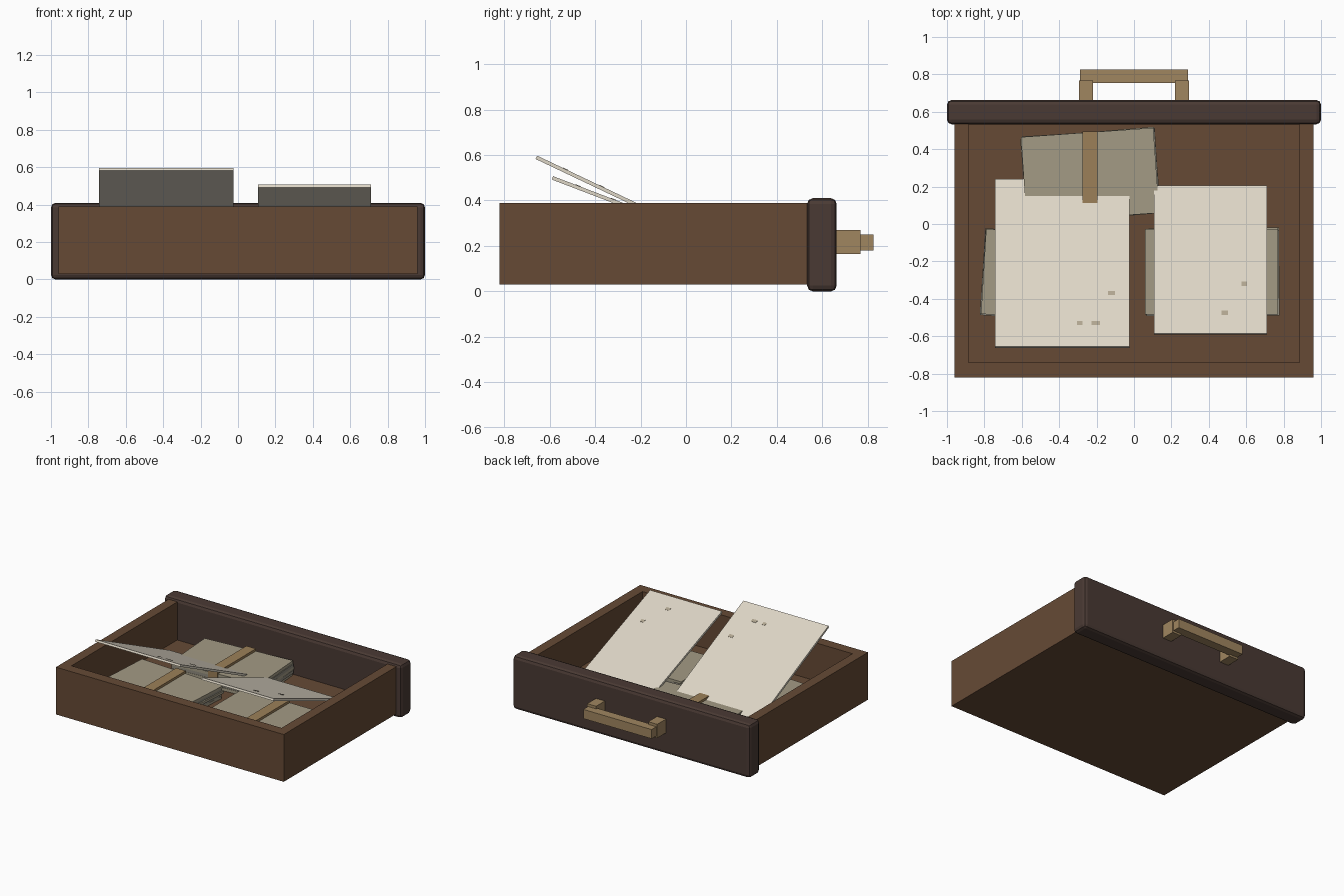
import bpy, math, random
from mathutils import Vector, Matrix

if "Cube" in bpy.data.objects:
    bpy.data.objects.remove(bpy.data.objects["Cube"])

random.seed(4)


def material(name, hex_code):
    m = bpy.data.materials.new(name)
    lin = []
    for i in (0, 2, 4):
        c = int(hex_code[i:i + 2], 16) / 255
        lin.append(c / 12.92 if c <= 0.04045 else ((c + 0.055) / 1.055) ** 2.4)
    m.diffuse_color = (*lin, 1)
    m.use_nodes = True
    m.node_tree.nodes["Principled BSDF"].inputs["Base Color"].default_value = m.diffuse_color
    return m


WOOD = material("brown wood", "664A35")
DARK = material("dark wood", "4A3A34")
BRASS = material("dull brass", "A08660")
STRAP = material("tan strap", "9C8058")
BUNDLE = material("aged paper", "A39B85")
EDGE = material("grey paper", "8F8B7E")
SHEET = material("cream paper", "DED6C6")
STAIN = material("paper stain", "B0A590")


def box(name, lo, hi, mat, bevel=0, rot=0):
    """Box between two corners, optionally turned about its own vertical axis."""
    lo, hi = Vector(lo), Vector(hi)
    bpy.ops.mesh.primitive_cube_add(size=1, location=(lo + hi) / 2)
    ob = bpy.context.object
    ob.name = name
    ob.data.transform(Matrix.Diagonal((*(hi - lo), 1)))
    ob.rotation_euler.z = math.radians(rot)
    ob.data.materials.append(mat)
    if bevel:
        mod = ob.modifiers.new("bevel", 'BEVEL')
        mod.width, mod.segments = bevel, 2
    return ob


# Drawer tray: floor, two sides, far wall
FLOOR = 0.10
box("drawer_floor", (-0.89, -0.75, 0.03), (0.89, 0.54, FLOOR), WOOD)
for s, side in ((-1, "left"), (1, "right")):
    x0, x1 = sorted((s * 0.885, s * 0.96))
    box("drawer_wall_" + side, (x0, -0.82, 0.03), (x1, 0.54, 0.39), WOOD)
box("drawer_wall_end", (-0.885, -0.82, 0.03), (0.885, -0.74, 0.39), WOOD)

# Face panel with handle
box("face_panel", (-1, 0.533, 0), (1, 0.663, 0.41), DARK, 0.025)
for s, side in ((-1, "left"), (1, "right")):
    x0, x1 = sorted((s * 0.22, s * 0.295))
    box("handle_post_" + side, (x0, 0.655, 0.165), (x1, 0.768, 0.27), BRASS)
box("handle_bar", (-0.288, 0.755, 0.18), (0.288, 0.825, 0.25), BRASS)


# Strapped bundles: loosely stacked layers with a band around the middle
def bundle(name, cx, cy, rot, top, layers=5):
    h = (top - FLOOR) / layers
    for i in range(layers):
        last = i == layers - 1
        j = 0 if last else 1
        dx, dy = (random.uniform(-0.008, 0.008) * j for _ in range(2))
        turn = rot + random.uniform(-1, 1) * j
        z = FLOOR + i * h
        box(f"{name}_layer_{i + 1}", (cx + dx - 0.355, cy + dy - 0.228, z),
            (cx + dx + 0.355, cy + dy + 0.228, z + h),
            EDGE if i % 2 else BUNDLE, rot=turn)
    box(name + "_strap", (cx - 0.04, cy - 0.232, FLOOR), (cx + 0.04, cy + 0.232, top + 0.018), STRAP)


bundle("left_bundle", -0.45, -0.275, -3.5, 0.195)
bundle("right_bundle", 0.415, -0.255, 0, 0.195)
bundle("back_bundle", -0.235, 0.262, 4, 0.215)


# Loose sheets leaning out of the tray, with small stains on top
def leaning_sheet(name, x0, x1, y0, z0, y1, z1, stains):
    length, angle = math.hypot(y1 - y0, z1 - z0), math.atan2(z1 - z0, y1 - y0)
    place = Matrix.Translation((0, y0, z0)) @ Matrix.Rotation(angle, 4, 'X')
    parts = [box(name, (x0, 0, -0.016), (x1, length, 0), SHEET)]
    for i, (sx, sy, w) in enumerate(stains):
        d = (sy - y0) / math.cos(angle)
        parts.append(box(f"{name}_stain_{i + 1}", (sx - w, d - 0.012, -0.002),
                         (sx + w, d + 0.012, 0.002), STAIN))
    for ob in parts:
        ob.matrix_world = place @ Matrix.Translation(ob.location)


leaning_sheet("left_sheet", -0.742, -0.025, -0.655, 0.597, 0.24, 0.172,
              [(-0.12, -0.37, 0.018), (-0.29, -0.53, 0.014), (-0.205, -0.53, 0.022)])
leaning_sheet("right_sheet", 0.107, 0.712, -0.585, 0.507, 0.205, 0.205,
              [(0.59, -0.32, 0.015), (0.485, -0.475, 0.018)])
